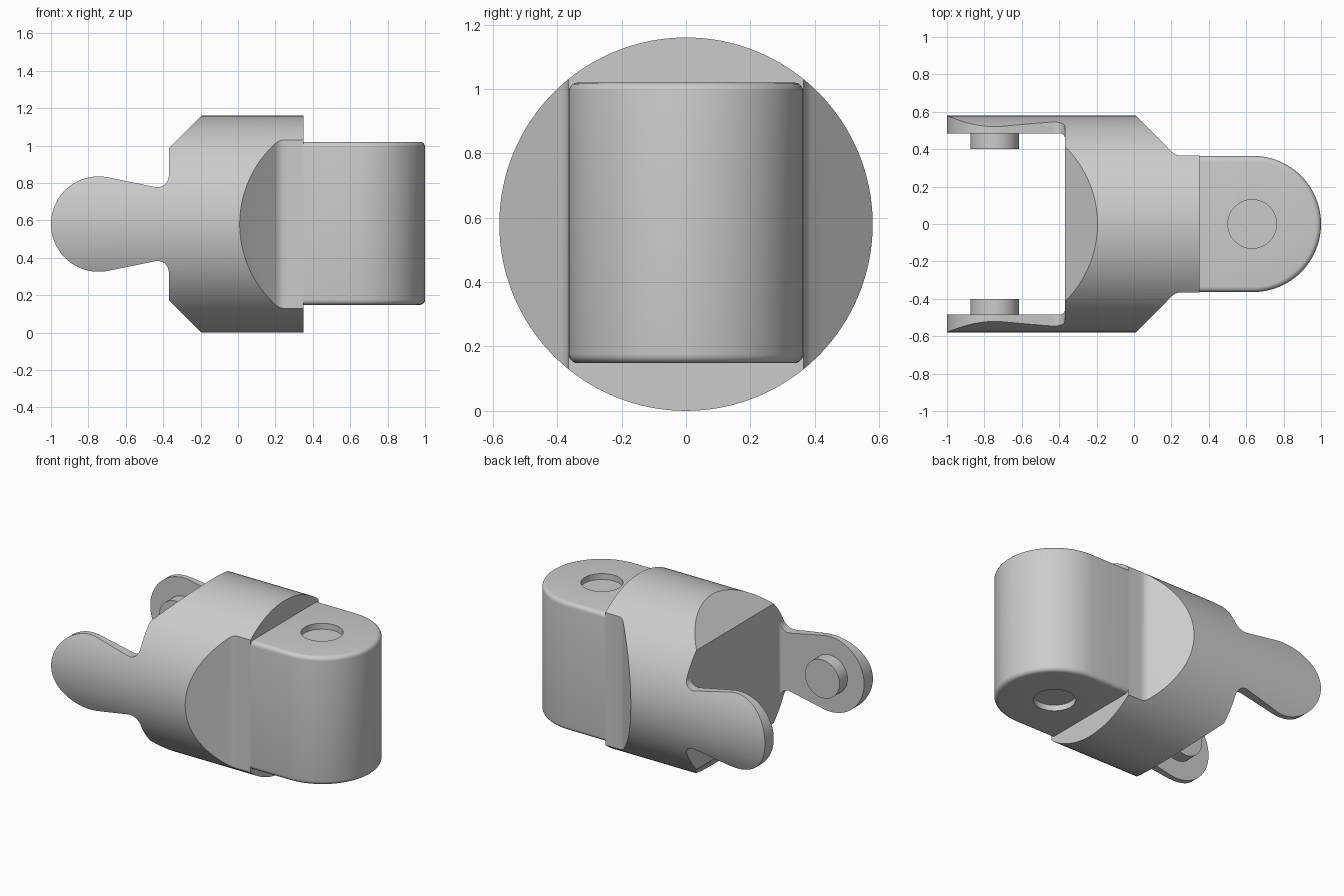
import bpy, bmesh
from math import sin, cos, radians, pi
from mathutils import Matrix, Vector

cube = bpy.data.objects.get("Cube")
if cube:
    bpy.data.objects.remove(cube, do_unlink=True)

R = 0.58            # barrel radius and centre height

grey = bpy.data.materials.new("light grey")
grey.use_nodes = True
grey.diffuse_color = (0.6, 0.6, 0.6, 1)
grey.node_tree.nodes["Principled BSDF"].inputs["Base Color"].default_value = (0.6, 0.6, 0.6, 1)


def make_object(name, bm):
    bmesh.ops.recalc_face_normals(bm, faces=bm.faces)
    mesh = bpy.data.meshes.new(name)
    bm.to_mesh(mesh)
    bm.free()
    mesh.materials.append(grey)
    ob = bpy.data.objects.new(name, mesh)
    bpy.context.collection.objects.link(ob)
    return ob


def prism(name, points, offset):
    """Extrude a closed 3D outline by the offset vector."""
    bm = bmesh.new()
    face = bm.faces.new([bm.verts.new(p) for p in points])
    ext = bmesh.ops.extrude_face_region(bm, geom=[face], use_keep_orig=True)
    verts = [v for v in ext["geom"] if isinstance(v, bmesh.types.BMVert)]
    bmesh.ops.translate(bm, verts=verts, vec=offset)
    return make_object(name, bm)


def cylinder(name, radius, depth, centre, axis, segments=64):
    bm = bmesh.new()
    rot = Vector((0, 0, 1)).rotation_difference(Vector(axis)).to_matrix().to_4x4()
    bmesh.ops.create_cone(bm, cap_ends=True, segments=segments, radius1=radius,
                          radius2=radius, depth=depth,
                          matrix=Matrix.Translation(centre) @ rot)
    return make_object(name, bm)


def arc(cx, cy, r, start, end, steps):
    angles = [radians(start + (end - start) * i / steps) for i in range(steps + 1)]
    return [(cx + r * cos(a), cy + r * sin(a)) for a in angles]


def mirrored(half):
    """Close a half outline by reflecting it across the second axis."""
    return half + [(a, -b) for a, b in reversed(half)]


def apply_all(ob):
    bpy.context.view_layer.objects.active = ob
    for mod in list(ob.modifiers):
        bpy.ops.object.modifier_apply(modifier=mod.name)


def boolean(ob, cutter, operation):
    mod = ob.modifiers.new("cut", "BOOLEAN")
    mod.operation = operation
    mod.solver = "EXACT"
    mod.object = cutter
    apply_all(ob)
    bpy.data.objects.remove(cutter, do_unlink=True)


def smooth(ob):
    bpy.ops.object.select_all(action="DESELECT")
    ob.select_set(True)
    bpy.context.view_layer.objects.active = ob
    bpy.ops.object.shade_smooth_by_angle(angle=radians(30))


# Barrel with two ears: a lying cylinder trimmed by its side and plan outlines
body = cylinder("yoke_body", R, 1.45, (-0.375, 0, R), (1, 0, 0), 128)

side = arc(-0.745, 0, 0.255, 176, 77.6, 20)
side += arc(-0.43, 0.257, 0.06, -102, 0, 8)
side += [(-0.37, 0.405), (-0.095, 0.68), (0.35, 0.68)]
outline = [(x, -0.8, z + R) for x, z in mirrored(side)]
boolean(body, prism("side_outline", outline, (0, 1.6, 0)), "INTERSECT")

plan = [(-0.3695, 0.46)] + arc(-0.3945, 0.46, 0.025, 15, 90, 4)
plan += [(-1.2, 0.485), (-1.2, 0.8), (-0.21, 0.8)]
plan += arc(0.252, 0.435, 0.07, 225, 270, 5) + [(0.5, 0.365)]
outline = [(x, y, -0.3) for x, y in mirrored(plan)]
boolean(body, prism("plan_outline", outline, (0, 0, 1.8)), "INTERSECT")
smooth(body)

# Pivot pins facing each other on the ears
for name, s in (("left_pin", 1), ("right_pin", -1)):
    pin = cylinder(name, 0.13, 0.1, (-0.745, s * 0.45, R), (0, 1, 0), 48)
    smooth(pin)

# Round-ended tongue with softened rims
half = [(0.27, 0.364)] + arc(0.636, 0, 0.364, 90, 0, 24)[:-1]
points = half + [(1.0, 0)] + [(x, -y) for x, y in reversed(half)]
tongue = prism("tongue", [(x, y, 0.148) for x, y in points], (0, 0, 0.872))
bevel = tongue.modifiers.new("soft_rim", "BEVEL")
bevel.width = 0.028
bevel.segments = 5
bevel.limit_method = "ANGLE"
bevel.angle_limit = radians(50)
apply_all(tongue)

# Shallow round sockets above and below
for z in (1.02, 0.148):
    boolean(tongue, cylinder("socket_cutter", 0.13, 0.08, (0.632, 0, z), (0, 0, 1), 48),
            "DIFFERENCE")
smooth(tongue)
